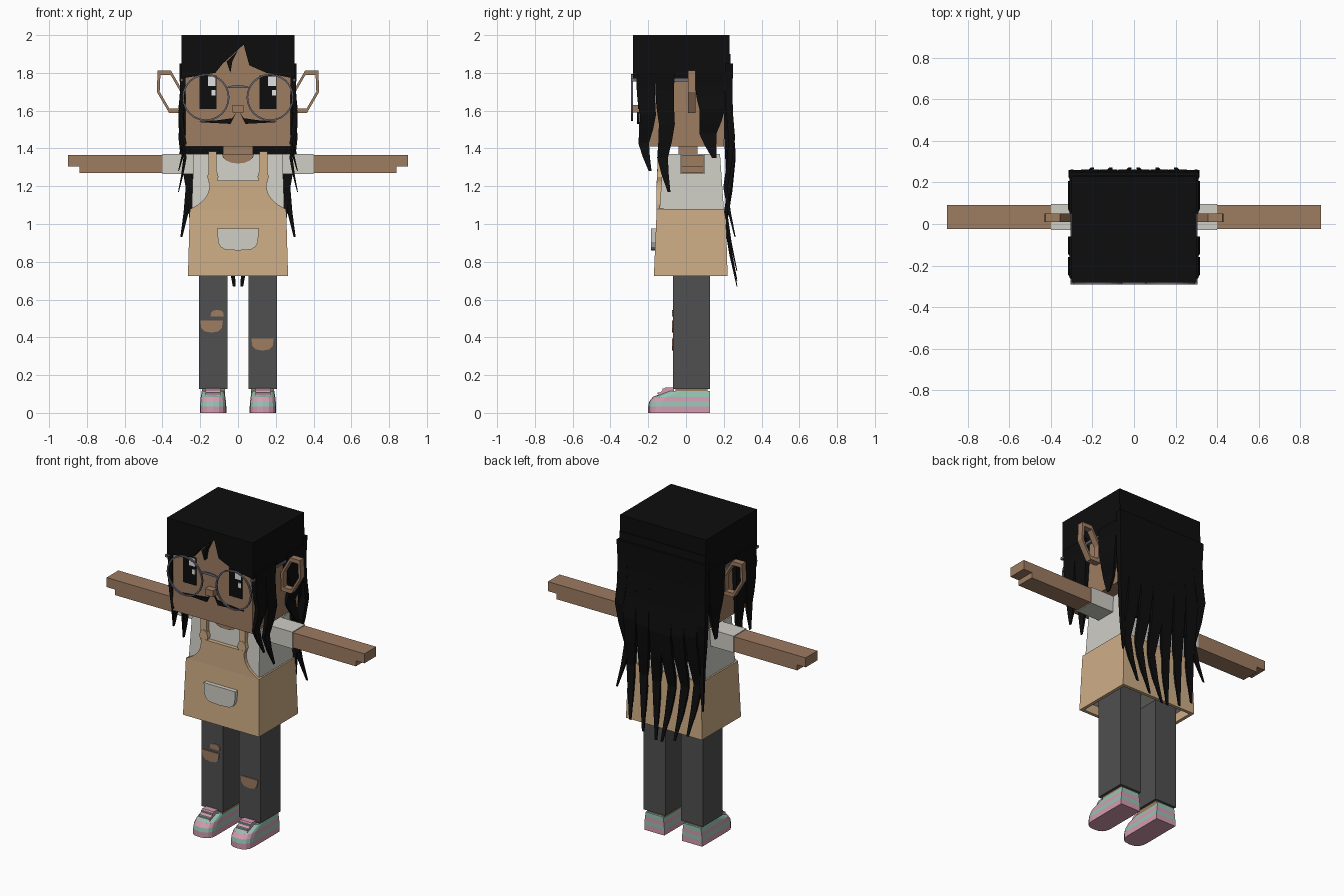
import bpy, bmesh
from math import sin, cos, pi, copysign
from mathutils import Matrix, Vector

default_cube = bpy.data.objects.get("Cube")
if default_cube:
    bpy.data.objects.remove(default_cube, do_unlink=True)


def material(name, red, green, blue):
    mat = bpy.data.materials.new(name)
    mat.use_nodes = True
    mat.diffuse_color = (red, green, blue, 1)
    shader = mat.node_tree.nodes["Principled BSDF"]
    shader.inputs["Base Color"].default_value = mat.diffuse_color
    return mat


SKIN = material("skin brown", .34, .2, .12)
HAIR = material("hair black", .004, .004, .004)
SHIRT = material("shirt off white", .62, .61, .56)
APRON = material("apron tan", .62, .42, .24)
JEANS = material("jeans charcoal", .08, .08, .08)
PINK = material("shoe pink", .66, .33, .44)
MINT = material("shoe mint", .3, .55, .45)
WIRE = material("glasses grey", .15, .15, .19)
WHITE = material("highlight white", .75, .75, .75)

# Shared levels and planes
CROWN, HAIRLINE, CHIN, SHOULDER, WAIST, HEM, CUFF = 2, 1.77, 1.41, 1.37, 1.08, .725, .127
FACE, NAPE = -.25, .2


def loft(name, rings, *mats, capped=True):
    """Skin equal point rings, with one material per band."""
    bm = bmesh.new()
    rows = [[bm.verts.new(point) for point in ring] for ring in rings]
    for band, (lower, upper) in enumerate(zip(rows, rows[1:])):
        for i in range(len(lower)):
            face = bm.faces.new((lower[i - 1], lower[i], upper[i], upper[i - 1]))
            face.material_index = min(band, len(mats) - 1)
    if capped:
        bm.faces.new(rows[0])
        bm.faces.new(rows[-1]).material_index = len(mats) - 1
    bmesh.ops.recalc_face_normals(bm, faces=bm.faces)
    mesh = bpy.data.meshes.new(name)
    bm.to_mesh(mesh)
    bm.free()
    for mat in mats:
        mesh.materials.append(mat)
    part = bpy.data.objects.new(name, mesh)
    bpy.context.collection.objects.link(part)
    return part


def pair(part):
    """Keep a part as the left one and add its mirrored right twin."""
    name = part.name
    twin = part.copy()
    twin.data = part.data.copy()
    twin.data.transform(Matrix.Scale(-1, 4, Vector((1, 0, 0))))
    twin.data.flip_normals()
    part.name, twin.name = "left_" + name, "right_" + name
    bpy.context.collection.objects.link(twin)


def rect(near, far, left, right, z):
    return [(left, near, z), (right, near, z), (right, far, z), (left, far, z)]


def level(half, near, far, z):
    return rect(near, far, -half, half, z)


def box(name, mat, x, y, z):
    return loft(name, [rect(*y, *x, height) for height in z], mat)


def plate(name, mat, outline, front, back):
    return loft(name, [[(x, y, z) for x, z in outline] for y in (front, back)], mat)


def frame(name, mat, outline, shrink, front, back):
    """Flat ring whose hole is the shrunken outline."""
    middle = sum(map(Vector, outline), Vector((0, 0))) / len(outline)
    hole = [middle + (Vector(point) - middle) * shrink for point in outline]
    loops = (outline, front), (outline, back), (hole, back), (hole, front), (outline, front)
    return loft(name, [[(x, y, z) for x, z in shape] for shape, y in loops], mat, capped=False)


def bowl(x, top, width, depth, roundness=1, count=8):
    """Flat-topped outline with a curved lower edge; negative depth turns it over."""
    points = []
    for i in range(count + 1):
        along, down = cos(pi * i / count), sin(pi * i / count)
        points.append((x + width * copysign(abs(along) ** roundness, along),
                       top - depth * abs(down) ** roundness))
    return points


def oval(x, z, width, height, count, lean=0):
    turns = [2 * pi * i / count for i in range(count)]
    return [(x + width * cos(t) + lean * sin(t), z + height * sin(t)) for t in turns]


def mirrored(half):
    return half + [(-x, z) for x, z in reversed(half)]


def lock(name, x, y, top, tip, wide, deep, sway=0, swing=0, steps=7):
    """Tapering hair lock that waves sideways by sway and backward by swing."""
    rings = []
    for i in range(steps + 1):
        t = i / steps
        thin = 1 - .85 * t ** 2
        wave = t * sin(3.5 * pi * t)
        cx, cy = x + sway * wave, y - swing * wave
        rings.append(rect(cy - deep * thin, cy + deep * thin, cx - wide * thin,
                          cx + wide * thin, top + (tip - top) * t))
    return loft(name, rings, HAIR)


# Head, neck and hair cap
loft("head", [level(.278, FACE, NAPE, z) for z in (CHIN, 1.96)], SKIN)
loft("neck", [level(.08, -.04, .06, z) for z in (1.3, CHIN)], SKIN)
loft("hair_cap", [level(.3, -.24, .23, z) for z in (HAIRLINE, CROWN)], HAIR)
plate("fringe", HAIR, [(-.3, CROWN), (.3, CROWN), (.3, HAIRLINE), (.15, 1.8), (.06, 1.84), (.03, 1.95),
                       (-.08, 1.85), (-.12, 1.8), (-.3, HAIRLINE)], -.28, -.24)
plate("loose_fringe_lock", HAIR, [(0, 1.92), (-.06, 1.86), (-.04, 1.8), (-.03, 1.86)], -.28, FACE)

# Eyes, with highlights on the same side of both
for side, x in (("left", .16), ("right", -.16)):
    box(side + "_eye", HAIR, (x - .045, x + .045), (FACE - .004, FACE), (1.61, 1.785))
    for part, inner, low, high in (("highlight", 0, 1.73, 1.78), ("glint", .02, 1.68, 1.71)):
        box(f"{side}_eye_{part}", WHITE, (x + inner, x + .04), (FACE - .008, FACE), (low, high))

# Nose and moustache
loft("nose", [level(.028, -.29, FACE, z) for z in (1.59, 1.63)], SKIN)
pair(plate("moustache", HAIR, [(.01, 1.59), (.03, 1.56), (.1, 1.55), (.22, 1.54), (.04, 1.53)],
           FACE - .009, FACE))

# Round wire glasses
pair(frame("glasses_rim", WIRE, oval(.17, 1.67, .125, .125, 24), .93, -.29, -.28))
pair(box("glasses_arm", WIRE, (.29, .305), (-.29, .1), (1.755, HAIRLINE)))
plate("glasses_bridge", WIRE, bowl(0, 1.72, .06, -.015), -.29, -.28)

# Open leaning ears
pair(frame("ear", SKIN, oval(.36, 1.7, .07, .13, 6, lean=.035), .78, .01, .05))

# Locks around the face and ears
for part, y, tip, deep in (("temple", -.21, 1.28, .05), ("cheek", -.11, 1.17, .05), ("rear_side", .13, 1.35, .08)):
    pair(lock(part + "_lock", .295, y, 1.8, tip, .015, deep, sway=-.02, swing=.02))

# Long back hair: a narrowing sheet that splits into wavy locks
loft("back_hair_sheet", [level(.2, .215, .235, 1.2), level(.29, NAPE, .24, 1.5),
                         level(.3, NAPE, .235, 1.9)], HAIR)
for part, x, tip in (("inner", .04, .67), ("middle", .13, .7), ("outer", .22, .75)):
    pair(lock(part + "_back_lock", x, .235, 1.85, tip, .05, .015, sway=.02, swing=.035))
pair(lock("corner_back_lock", .275, .23, 1.85, .93, .035, .02, sway=-.025, swing=.03))

# Shirt with scooped neckline
loft("shirt", [level(.245, -.145, NAPE, .78), level(.245, -.14, NAPE, WAIST),
               level(.235, -.12, .18, SHOULDER)], SHIRT)
plate("neckline", SKIN, bowl(0, SHOULDER, .085, .05), -.13, -.12)

# Sleeves, arms and stepped hands
pair(box("sleeve", SHIRT, (.22, .4), (-.03, .097), (1.265, SHOULDER)))
pair(box("arm", SKIN, (.39, .84), (-.025, .092), (1.27, 1.365)))
pair(box("fingers", SKIN, (.84, .9), (-.025, .092), (1.305, 1.365)))

# Apron skirt, open below with inner walls
inner_top = level(.24, -.14, .195, WAIST)
loft("apron_skirt", [inner_top, level(.255, -.155, .21, WAIST), level(.265, -.17, .22, HEM),
                     level(.245, -.15, NAPE, HEM), inner_top], APRON, capped=False)

# Apron bib with flared armholes, straps and pocket
flare = [i / 6 for i in range(7)]
plate("apron_bib", APRON, mirrored([(.15 + .1 * t ** 3, 1.23 - .15 * t) for t in flare]), -.155, -.12)
pair(box("apron_strap", APRON, (.115, .155), (-.15, -.11), (1.22, 1.385)))
pair(plate("strap_end", APRON, oval(.133, 1.25, .03, .04, 8), -.154, -.12))
plate("apron_pocket", SHIRT, bowl(0, .975, .11, .115, roundness=.5), -.185, -.155)

# Jeans with torn knees
pair(box("trouser_leg", JEANS, (.055, .207), (-.07, CUFF), (CUFF, .79)))
pair(box("ankle", SKIN, (.07, .19), (-.055, .115), (.09, .13)))
for name, x, top, width, depth in (("right_knee_tear", -.14, .49, .06, .065),
                                   ("right_thigh_tear", -.11, .51, .035, -.035),
                                   ("left_knee_tear", .13, .395, .06, .065)):
    plate(name, SKIN, bowl(x, top, width, depth, roundness=.7, count=6), -.075, -.07)

# Layered shoes with rounded toes
ANKLE = .132
layers = []
for z, toe, half in ((0, .2, .07), (.035, .2, .07), (.06, .195, .068), (.085, .175, .065), (.115, .1, .06)):
    curve = bowl(ANKLE, .07 - toe, half, .07, roundness=.8)
    layers.append([(x, y, z) for x, y in [(ANKLE - half, CUFF), (ANKLE + half, CUFF)] + curve])
pair(loft("shoe", layers, PINK, MINT, PINK, MINT))

# Sloped shoe tongue with laces
pair(loft("shoe_tongue", [rect(-.155, -.06, ANKLE - .04, ANKLE + .04, .09),
                          rect(-.11, -.065, ANKLE - .04, ANKLE + .04, .135)], PINK))
for part, y, z in (("lower", -.15, .1), ("upper", -.125, .12)):
    pair(box(part + "_lace", MINT, (ANKLE - .04, ANKLE + .04), (y, y + .02), (z, z + .008)))
